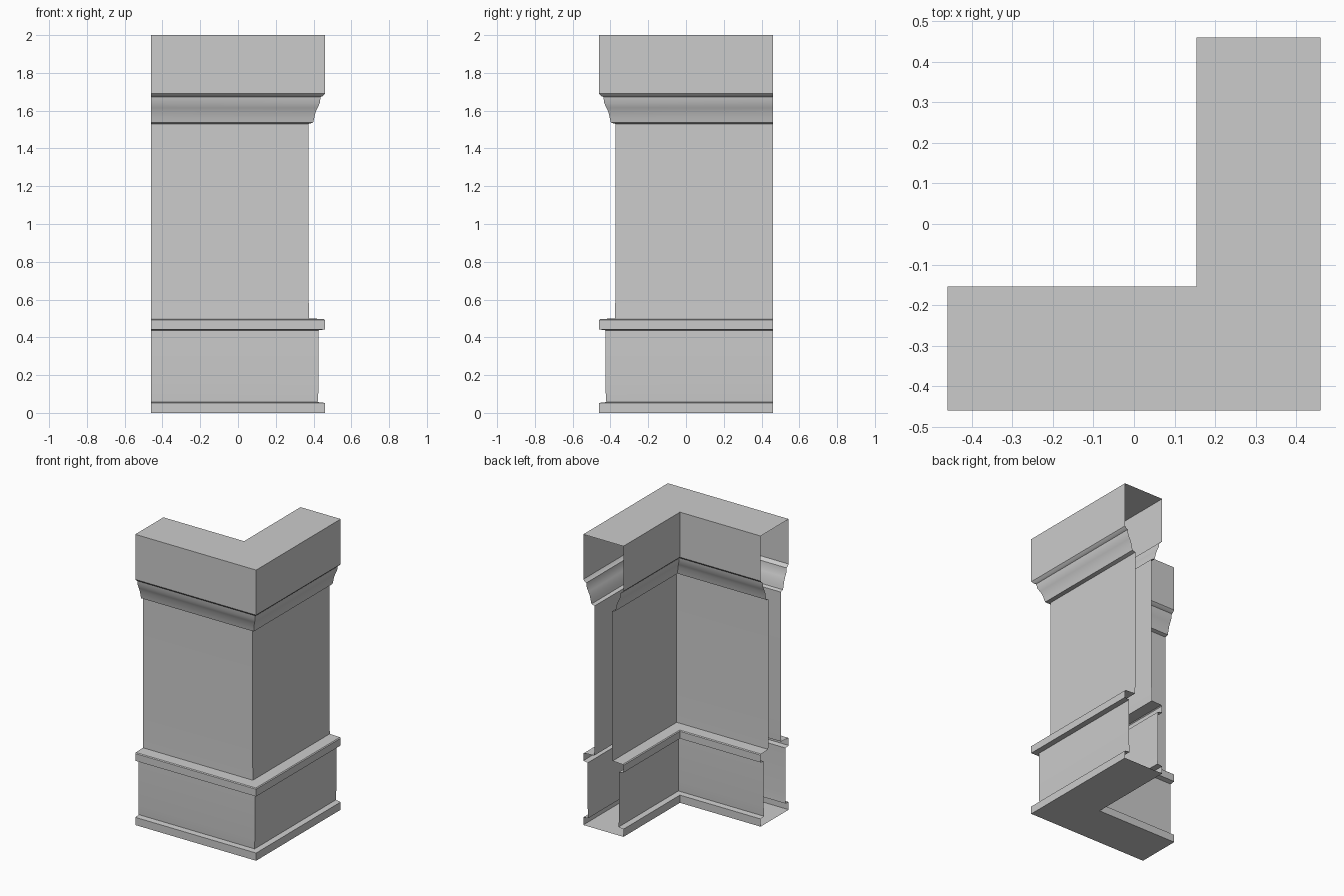
import bpy, bmesh, math

cube = bpy.data.objects.get("Cube")
if cube:
    bpy.data.objects.remove(cube)

HALF = 0.46      # outer faces and open ends
INNER = 0.154    # inner faces of the corner

stone = bpy.data.materials.new("stone_grey")
stone.use_nodes = True
GREY = (0.6, 0.6, 0.6, 1)
stone.diffuse_color = GREY
stone.node_tree.nodes["Principled BSDF"].inputs["Base Color"].default_value = GREY


def outer_path(inset):
    e = HALF - inset
    return [(-HALF, -e), (e, -e), (e, HALF)]


def inner_path(inset):
    e = INNER + inset
    return [(e, HALF), (e, -e), (-HALF, -e)]


def moulding(name, profile, floor=False, roof=False):
    """Run a profile of (inset, height) along both sides of the open-ended corner."""
    bm = bmesh.new()
    sides = []
    for path in (outer_path, inner_path):
        rows = [[bm.verts.new((x, y, z)) for x, y in path(inset)] for inset, z in profile]
        for low, high in zip(rows, rows[1:]):
            for i in range(2):
                bm.faces.new((low[i], low[i + 1], high[i + 1], high[i]))
        sides.append(rows)
    outer, inner = sides
    # Flat caps, split along the mitre
    for wanted, row in ((floor, 0), (roof, -1)):
        if wanted:
            a, b = outer[row], inner[row][::-1]
            for i in range(2):
                quad = (a[i], a[i + 1], b[i + 1], b[i])
                bm.faces.new(quad if roof else quad[::-1])
    mesh = bpy.data.meshes.new(name)
    bm.to_mesh(mesh)
    bm.free()
    mesh.materials.append(stone)
    obj = bpy.data.objects.new(name, mesh)
    bpy.context.collection.objects.link(obj)
    bpy.ops.object.select_all(action="DESELECT")
    obj.select_set(True)
    bpy.context.view_layer.objects.active = obj
    bpy.ops.object.shade_smooth_by_angle(angle=math.radians(30))
    return obj


# Foot, plinth, ledge, shaft and crown, from the ground up
moulding("foot", [(0, 0), (0, 0.053), (0.038, 0.057)], floor=True)
moulding("plinth", [(0.038, 0.057), (0.034, 0.12), (0.034, 0.437)])
moulding("ledge", [(0.034, 0.437), (0, 0.442), (0, 0.492), (0.006, 0.497), (0.083, 0.5)])
moulding("shaft", [(0.083, 0.5), (0.086, 0.6), (0.086, 1.53)])
moulding("crown_moulding", [(0.086, 1.53), (0.062, 1.537), (0.058, 1.555), (0.05, 1.59),
                            (0.039, 1.615), (0.027, 1.64), (0.023, 1.672), (0.012, 1.677),
                            (0, 1.69)])
moulding("crown_block", [(0, 1.69), (0, 2)], roof=True)
